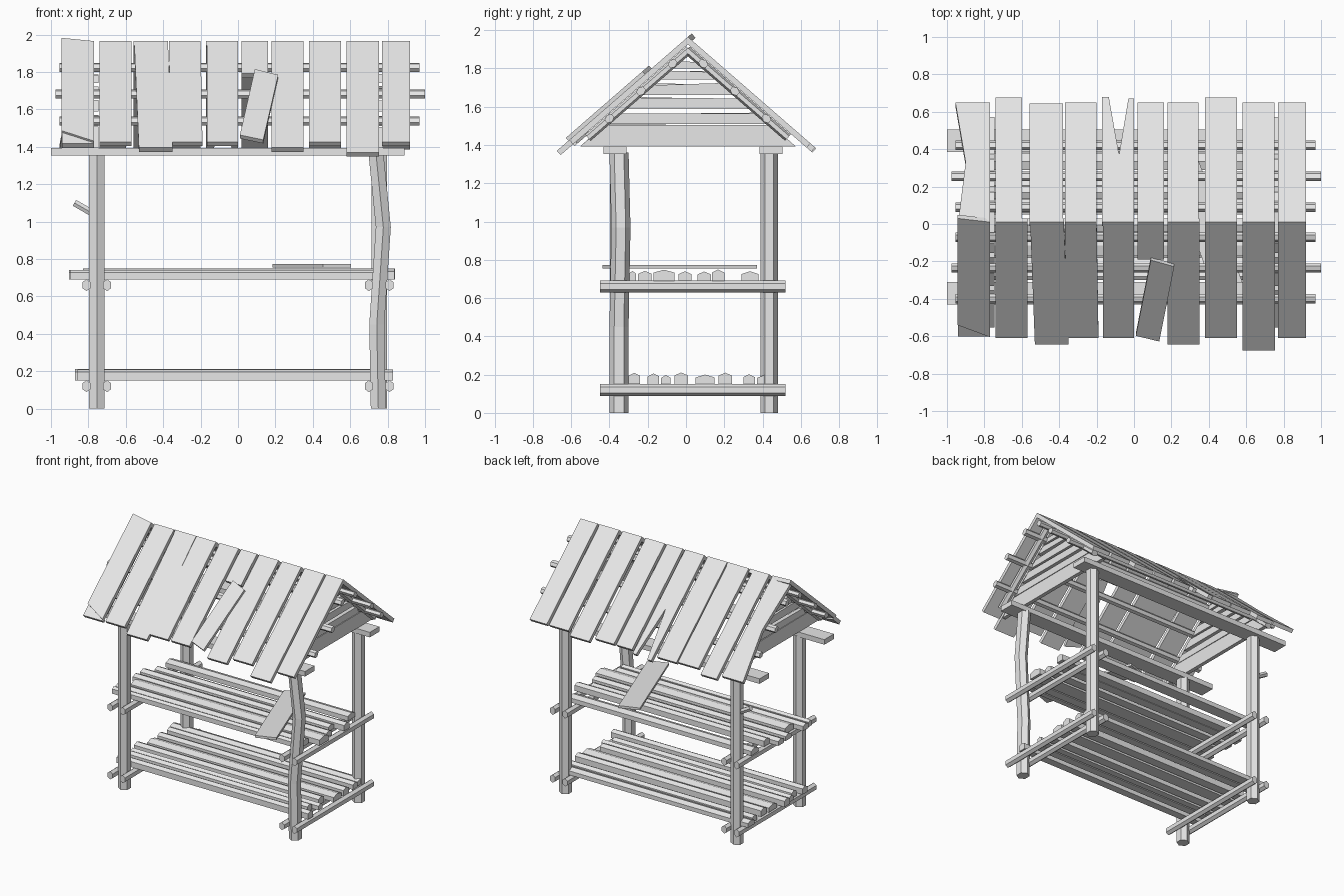
import bpy, bmesh, math, random
from mathutils import Matrix, Vector

random.seed(4)
if "Cube" in bpy.data.objects:
    bpy.data.objects.remove(bpy.data.objects["Cube"])

wood = bpy.data.materials.new("pale grey wood")
wood.use_nodes = True
GREY = (0.8, 0.8, 0.8, 1)
wood.diffuse_color = GREY
wood.node_tree.nodes["Principled BSDF"].inputs["Base Color"].default_value = GREY


def make(name, bm):
    bmesh.ops.recalc_face_normals(bm, faces=bm.faces)
    mesh = bpy.data.meshes.new(name)
    bm.to_mesh(mesh)
    bm.free()
    mesh.materials.append(wood)
    obj = bpy.data.objects.new(name, mesh)
    bpy.context.collection.objects.link(obj)
    return obj


def extrude(name, outline, depth, u, v, w, origin):
    """Flat outline in the u, v plane, pushed along w by depth."""
    u, v, w, origin = map(Vector, (u, v, w, origin))
    bm = bmesh.new()
    face = bm.faces.new([bm.verts.new(origin + u * a + v * b) for a, b in outline])
    ext = bmesh.ops.extrude_face_region(bm, geom=[face])
    moved = [g for g in ext["geom"] if isinstance(g, bmesh.types.BMVert)]
    bmesh.ops.translate(bm, verts=moved, vec=w * depth)
    return make(name, bm)


def loft(name, points, size_x, size_y):
    """Six-sided post through a list of centre points."""
    bm = bmesh.new()
    rings = []
    for p in points:
        ring = []
        for i in range(6):
            a = math.radians(90 + 60 * i)
            ring.append(bm.verts.new((p[0] + size_x * math.cos(a) / 0.866,
                                      p[1] + size_y * math.sin(a), p[2])))
        rings.append(ring)
    for lo, hi in zip(rings, rings[1:]):
        for i in range(6):
            j = (i + 1) % 6
            bm.faces.new((lo[i], lo[j], hi[j], hi[i]))
    bm.faces.new(rings[0])
    bm.faces.new(rings[-1])
    return make(name, bm)


def hexagon(rx, ry):
    return [(rx * math.cos(math.radians(60 * i + 30)) / 0.866,
             ry * math.sin(math.radians(60 * i + 30))) for i in range(6)]


X, Y, Z = (1, 0, 0), (0, 1, 0), (0, 0, 1)
FRONT, BACK, SIDE = -0.35, 0.435, 0.755

# Posts, one of them crooked
for label, x, y in (("front_right", -SIDE, FRONT), ("back_right", -SIDE, BACK),
                    ("back_left", SIDE, BACK)):
    loft("post_" + label, [(x, y, 0), (x, y, 1.36)], 0.041, 0.047)
loft("post_front_left", [(0.75, FRONT, 0), (0.742, FRONT, 0.45),
                         (0.777, FRONT + 0.01, 0.97), (0.738, FRONT, 1.36)], 0.04, 0.05)
extrude("branch_stub", hexagon(0.018, 0.018), 0.12, (0.5, 0, 0.87), Y,
        (-0.87, 0, 0.5), (-0.77, BACK, 1.04))

# Long top beams
for label, y in (("front", -0.37), ("back", 0.445)):
    extrude("top_beam_" + label, [(-0.06, 1.353), (0.06, 1.353), (0.06, 1.393), (-0.06, 1.393)],
            1.89, Y, Z, X, (-1, y, 0))

# Shelves: paired side rails and peaked slats (start, end in y)
UPPER = [(-0.3, -0.26), (-0.25, -0.18), (-0.17, -0.06), (-0.04, 0.03),
         (0.06, 0.13), (0.135, 0.2), (0.29, 0.38)]
LOWER = [(-0.3, -0.24), (-0.2, -0.14), (-0.13, -0.08), (-0.06, 0.01),
         (0.05, 0.15), (0.17, 0.24), (0.3, 0.36), (0.37, 0.45)]
for label, base, slats in (("upper", 0.63, UPPER), ("lower", 0.09, LOWER)):
    for side in (-1, 1):
        for edge, off in (("inner", -0.055), ("outer", 0.055)):
            extrude(f"{label}_rail_{edge}", hexagon(0.022, 0.032), 0.97, X, Z, Y,
                    (side * (SIDE + off), -0.45, base + 0.03))
    floor = base + 0.06
    for a, b in slats:
        x0, x1 = random.uniform(-0.92, -0.82), random.uniform(0.74, 0.86)
        top = floor + random.uniform(0.045, 0.062)
        extrude(f"{label}_slat", [(a, floor), (b, floor), (b, top - 0.015),
                                  ((a + b) / 2, top), (a, top - 0.015)],
                x1 - x0, Y, Z, X, (x0, 0, 0))

# Loose board lying across the upper shelf
along = Vector((-0.27, 0.75, 0)).normalized()
across = Vector((along.y, -along.x, 0))
extrude("loose_board", [(-0.08, 0), (0.08, 0), (0.08, 0.8), (-0.08, 0.8)],
        0.018, across, along, Z, (0.53, -0.41, 0.754))

# Roof frame of reference
SLOPE = math.radians(41)
C, S = math.cos(SLOPE), math.sin(SLOPE)
RIDGE = Vector((0, 0.01, 1.965))
THICK = 0.03


def on_roof(name, side, outline, lift=0.0, thick=THICK):
    """Outline is given as x and horizontal distance from the ridge."""
    down, out = Vector((0, side * C, -S)), Vector((0, side * S, C))
    return extrude(name, [(x, d / C) for x, d in outline], -thick,
                   X, down, out, RIDGE + out * lift)


def board(x0, x1, end, shift=0.0):
    return [(x0, 0), (x1, 0), (x1 + shift, end), (x0 + shift, end)]


# Front slope boards
for x0, x1, end, shift in ((-0.74, -0.57, 0.62, 0), (-0.555, -0.375, 0.655, 0.025),
                           (-0.37, -0.2, 0.62, 0.01), (-0.165, 0, 0.62, 0),
                           (0.02, 0.16, 0.2, 0), (0.18, 0.35, 0.655, 0),
                           (0.38, 0.55, 0.62, 0), (0.58, 0.755, 0.685, 0),
                           (0.77, 0.92, 0.62, 0)):
    on_roof("front_roof_board", -1, board(x0, x1, end, shift))
on_roof("front_roof_board_chipped", -1, [(-0.945, -0.02), (-0.77, 0), (-0.77, 0.615), (-0.945, 0.55)])
on_roof("front_roof_chip", -1, [(-0.94, 0.54), (-0.77, 0.605), (-0.77, 0.62), (-0.94, 0.62)], -0.012)
on_roof("slipped_roof_board", -1, [(0.09, 0.19), (0.215, 0.225), (0.135, 0.625), (0.01, 0.595)], 0.02, 0.025)

# Back slope boards
for x0, x1, end in ((-0.74, -0.6, 0.665), (-0.56, -0.38, 0.635), (-0.37, -0.2, 0.64),
                    (0.02, 0.16, 0.64), (0.18, 0.345, 0.64), (0.38, 0.55, 0.665),
                    (0.58, 0.75, 0.64), (0.77, 0.92, 0.64)):
    on_roof("back_roof_board", 1, board(x0, x1, end))
on_roof("back_roof_board_worn", 1, [(-0.94, 0), (-0.77, 0), (-0.77, 0.64), (-0.955, 0.64), (-0.9, 0.32)])
on_roof("back_roof_board_split", 1, [(-0.17, 0), (0, 0), (0, 0.66), (-0.03, 0.66),
                                     (-0.08, 0.36), (-0.135, 0.67), (-0.17, 0.67)])

# Purlins and end rafters beneath the boards
for side in (-1, 1):
    down, out = Vector((0, side * C, -S)), Vector((0, side * S, C))
    for dist, x0, x1 in ((0.115, -0.955, 0.97), (0.28, -0.975, 1.0), (0.445, -0.955, 0.97)):
        extrude("purlin", hexagon(0.024, 0.022), x1 - x0, down, out, X,
                RIDGE + down * (dist / C) - out * 0.053 + Vector((x0, 0, 0)))
    for x in (-0.815, 0.815):
        extrude("rafter", hexagon(0.025, 0.022), 0.7, X, out, down,
                RIDGE + down * 0.04 - out * 0.055 + Vector((x, 0, 0)))

# Gable boards, cut to the roof pitch
for side in (-1, 1):
    for low, high in ((1.393, 1.505), (1.51, 1.565), (1.588, 1.645),
                      (1.662, 1.718), (1.742, 1.785), (1.8, 1.835)):
        tilt = random.uniform(-0.006, 0.006)
        wide, narrow = ((1.9 - z) / 0.87 - 0.02 for z in (low, high))
        extrude("gable_board", [(-wide, low), (wide, low), (narrow, high + tilt),
                                (-narrow, high - tilt)],
                0.03, Y, Z, X, (side * 0.76 - 0.015, 0.01, 0))
